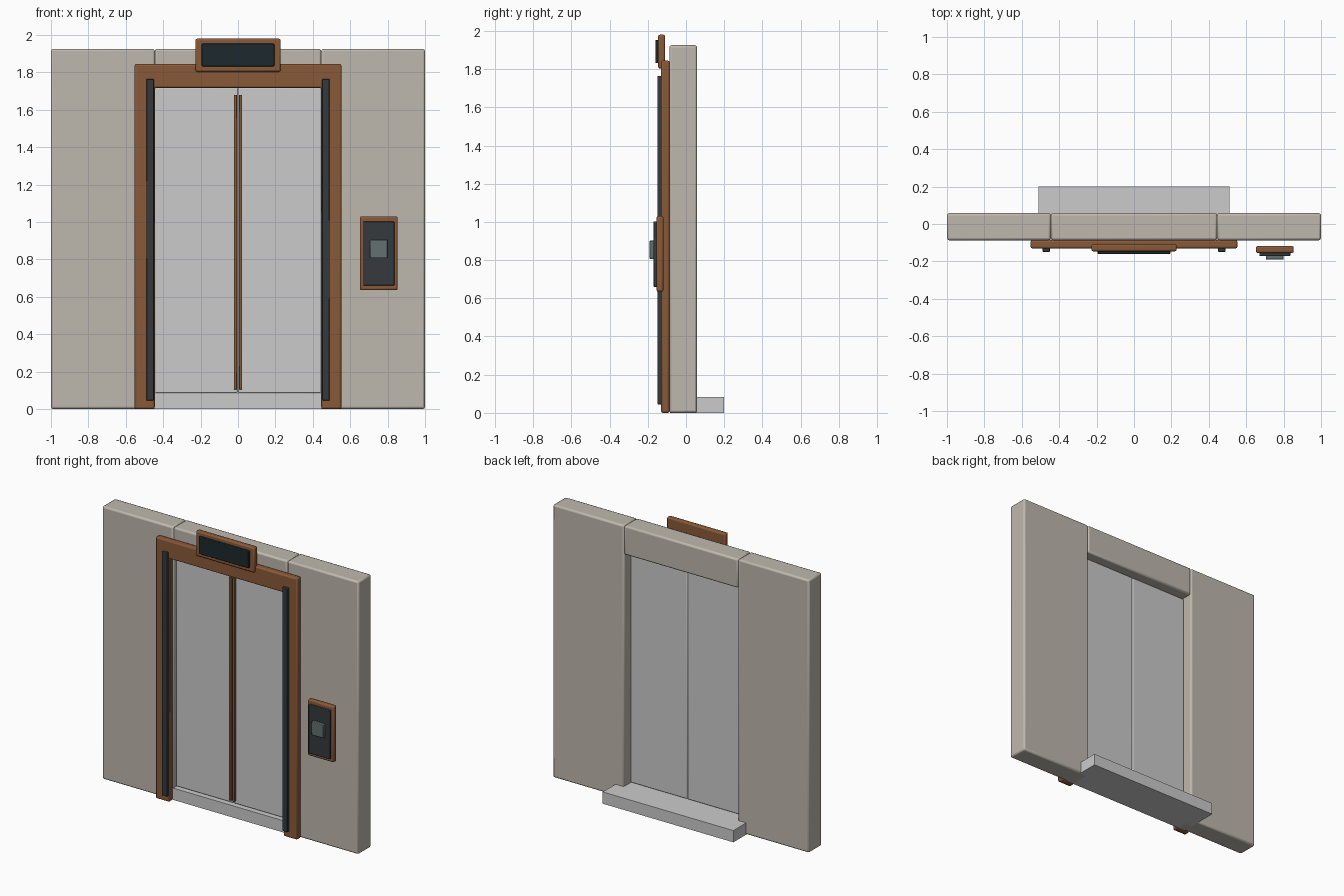
import bpy, bmesh

if "Cube" in bpy.data.objects:
    bpy.data.objects.remove(bpy.data.objects["Cube"])


def material(name, rgb):
    m = bpy.data.materials.new(name)
    m.diffuse_color = (*rgb, 1)
    m.use_nodes = True
    m.node_tree.nodes["Principled BSDF"].inputs["Base Color"].default_value = m.diffuse_color
    return m


BEIGE = material("beige_plaster", (0.52, 0.48, 0.42))
BROWN = material("bronze_brown", (0.25, 0.10, 0.04))
DARK = material("dark_panel", (0.035, 0.042, 0.046))
SCREEN = material("screen_glass", (0.012, 0.022, 0.028))
BUTTON = material("button_grey", (0.13, 0.16, 0.16))


def plate(name, outline, y0, y1, mat=None, bevel=0.0):
    """Extrude an (x, z) outline from y0 to y1 and round its edges."""
    bm = bmesh.new()
    face = bm.faces.new([bm.verts.new((x, y0, z)) for x, z in outline])
    out = bmesh.ops.extrude_face_region(bm, geom=[face])
    new = [v for v in out["geom"] if isinstance(v, bmesh.types.BMVert)]
    bmesh.ops.translate(bm, verts=new, vec=(0, y1 - y0, 0))
    bmesh.ops.recalc_face_normals(bm, faces=bm.faces)
    mesh = bpy.data.meshes.new(name)
    bm.to_mesh(mesh)
    bm.free()
    ob = bpy.data.objects.new(name, mesh)
    bpy.context.collection.objects.link(ob)
    if mat:
        mesh.materials.append(mat)
    if bevel:
        mod = ob.modifiers.new("rounded_edges", "BEVEL")
        mod.width = bevel
        mod.segments = 2
    return ob


def box(name, x0, x1, y0, y1, z0, z1, mat=None, bevel=0.0):
    return plate(name, [(x0, z0), (x1, z0), (x1, z1), (x0, z1)], y0, y1, mat, bevel)


def pair(name, x0, x1, *args):
    """A box on the right and its mirror image on the left."""
    box("right_" + name, x0, x1, *args)
    box("left_" + name, -x1, -x0, *args)


# Surrounding wall
pair("wall", 0.445, 1.0, -0.087, 0.058, 0, 1.925, BEIGE, 0.012)
box("wall_lintel", -0.445, 0.445, -0.087, 0.058, 1.72, 1.925, BEIGE, 0.012)

# Floor sill running through the opening
box("floor_sill", -0.51, 0.51, -0.085, 0.2, 0, 0.083)

# Sliding doors with bronze meeting strips
pair("door", 0.001, 0.445, -0.055, -0.015, 0.085, 1.72, None, 0.007)
pair("door_edge_strip", 0.005, 0.022, -0.07, -0.05, 0.105, 1.68, BROWN, 0.003)

# Door surround as a single arch, with dark inlays
a, b, t, h = 0.553, 0.445, 1.845, 1.717
plate("door_frame", [(-a, 0), (-b, 0), (-b, h), (b, h), (b, 0), (a, 0), (a, t), (-a, t)],
      -0.131, -0.086, BROWN, 0.01)
pair("frame_inlay", 0.45, 0.49, -0.149, -0.128, 0.045, 1.765, DARK, 0.004)

# Floor indicator above the doors
box("indicator_housing", -0.228, 0.228, -0.146, -0.109, 1.803, 1.98, BROWN, 0.009)
box("indicator_screen", -0.194, 0.194, -0.161, -0.14, 1.832, 1.953, SCREEN, 0.004)

# Call station beside the doors
box("call_housing", 0.652, 0.854, -0.155, -0.118, 0.635, 1.03, BROWN, 0.009)
box("call_plate", 0.67, 0.836, -0.171, -0.15, 0.66, 1.003, DARK, 0.004)
box("call_button", 0.706, 0.8, -0.19, -0.168, 0.806, 0.903, BUTTON, 0.004)

# Smooth rounded edges, flat faces
bpy.ops.object.select_all(action="SELECT")
bpy.context.view_layer.objects.active = bpy.data.objects["door_frame"]
bpy.ops.object.shade_smooth_by_angle()
